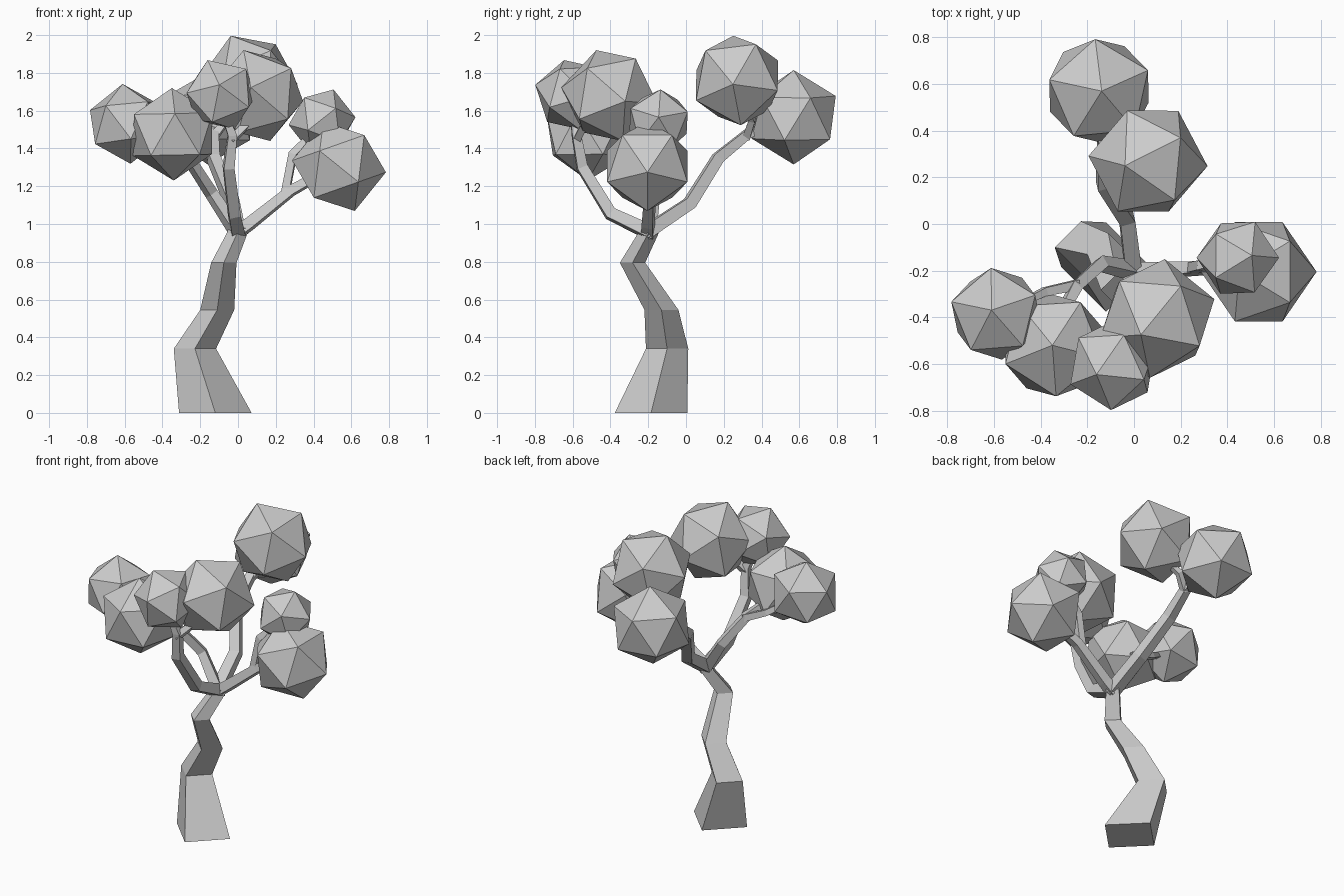
import bpy, bmesh, math
from mathutils import Vector, Matrix

if "Cube" in bpy.data.objects:
    bpy.data.objects.remove(bpy.data.objects["Cube"])


def finish(bm, name):
    bmesh.ops.recalc_face_normals(bm, faces=bm.faces)
    mesh = bpy.data.meshes.new(name)
    bm.to_mesh(mesh)
    bm.free()
    obj = bpy.data.objects.new(name, mesh)
    bpy.context.collection.objects.link(obj)
    return obj


def limb(name, points, level=False):
    """Four-sided tapering limb through (x, y, z, half diagonal) points."""
    bm = bmesh.new()
    pos = [Vector(p[:3]) for p in points]
    u = Vector((1, 0, 0)) if level else None
    rings = []
    for i, p in enumerate(pos):
        t = pos[min(i + 1, len(pos) - 1)] - pos[max(i - 1, 0)]
        t = Vector((0, 0, 1)) if level else t.normalized()
        if u is None:
            u = t.cross(Vector((0.6, 0.5, -0.6)))
        u = (u - t * u.dot(t)).normalized()
        v = t.cross(u)
        r = points[i][3]
        rings.append([bm.verts.new(p + r * d) for d in (u, v, -u, -v)])
    for a, b in zip(rings, rings[1:]):
        for k in range(4):
            bm.faces.new((a[k], a[(k + 1) % 4], b[(k + 1) % 4], b[k]))
    bm.faces.new(rings[0])
    bm.faces.new(rings[-1])
    return finish(bm, name)


def frame(p, q):
    """Orthonormal matrix whose first axis is p, with q in the first plane."""
    x = p.normalized()
    z = x.cross(q).normalized()
    return Matrix((x, z.cross(x), z)).transposed()


def leaf_ball(name, centre, radius, p, q):
    """Icosahedron with one corner towards p and a neighbouring corner towards q."""
    bm = bmesh.new()
    bmesh.ops.create_icosphere(bm, subdivisions=1, radius=radius)
    bm.verts.ensure_lookup_table()
    v0 = bm.verts[0]
    v1 = v0.link_edges[0].other_vert(v0)
    rot = frame(Vector(p), Vector(q)) @ frame(v0.co, v1.co).transposed()
    bm.transform(Matrix.Translation(centre) @ rot.to_4x4())
    return finish(bm, name)


# Trunk
limb("trunk", [(-.12, -.185, 0, .192), (-.228, -.10, .34, .112),
               (-.11, -.13, .545, .09), (-.075, -.283, .795, .067),
               (-.005, -.20, .95, .055), (-.003, -.20, 1.0, .04)], level=True)

# Main branches and their forks
limb("right_branch", [(-.01, -.2, .95, .045), (.06, -.2, 1.0, .042),
                      (.28, -.19, 1.175, .036), (.45, -.2, 1.27, .03)])
limb("right_twig", [(.25, -.19, 1.16, .03), (.29, -.18, 1.37, .03), (.42, -.15, 1.5, .022)])
limb("back_branch", [(0, -.22, .95, .05), (-.03, .02, 1.11, .046),
                     (-.13, .17, 1.35, .042), (-.13, .33, 1.48, .035),
                     (-.14, .46, 1.53, .025)])
limb("back_twig", [(-.13, .32, 1.46, .03), (-.06, .35, 1.55, .025), (.02, .3, 1.64, .02)])
limb("front_branch", [(0, -.18, .95, .05), (-.02, -.40, 1.055, .044),
                      (-.05, -.55, 1.30, .04), (-.03, -.58, 1.47, .033),
                      (-.08, -.6, 1.6, .02)])
limb("front_twig", [(-.04, -.58, 1.44, .028), (.04, -.54, 1.52, .026), (.12, -.48, 1.57, .02)])
limb("left_branch", [(0, -.2, .95, .045), (-.14, -.17, 1.16, .037),
                     (-.25, -.27, 1.33, .034), (-.34, -.44, 1.42, .025)])
limb("left_twig", [(-.24, -.26, 1.32, .03), (-.38, -.29, 1.38, .026), (-.52, -.36, 1.47, .02)])

# Foliage: centre, radius, direction of one corner and of a neighbouring corner
BALLS = {
    "leaves_back": ((-.15, .57, 1.565), .25, (.01, .0, .22), (.235, .10, .1)),
    "leaves_top": ((.06, .27, 1.76), .257, (-.10, -.02, .24), (.14, .10, .19)),
    "leaves_front_high": ((.10, -.405, 1.68), .26, (-.03, -.24, .04), (.20, -.05, .14)),
    "leaves_front": ((-.09, -.605, 1.685), .2, (-.07, -.04, .18), (0, -.19, .03)),
    "leaves_front_left": ((-.345, -.52, 1.475), .245, (-.005, 0, .245), (.19, -.05, .13)),
    "leaves_left": ((-.59, -.385, 1.53), .213, (-.02, .015, .2), (.184, .085, .09)),
    "leaves_right": ((.535, -.205, 1.305), .25, (.24, 0, -.03), (.08, 0, -.235)),
    "leaves_right_small": ((.445, -.145, 1.545), .178, (.06, .01, .165), (.165, 0, .02)),
}
for name, data in BALLS.items():
    leaf_ball(name, *data)
